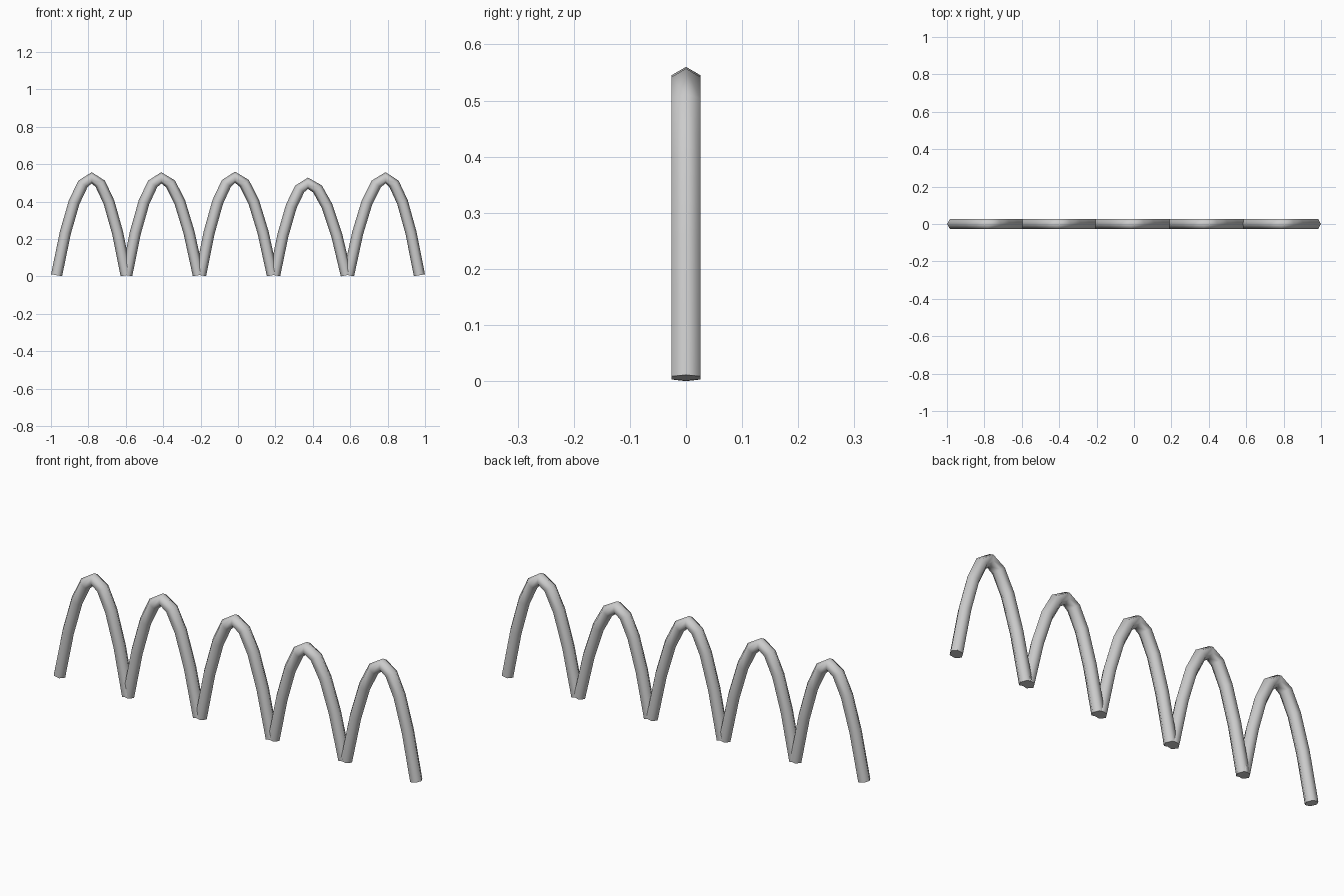
import bpy, bmesh, math
from mathutils import Vector

if "Cube" in bpy.data.objects:
    bpy.data.objects.remove(bpy.data.objects["Cube"])

R = 0.03          # hexagonal tube radius
FOOT_Z = 0.006    # centre height of the slanted foot
HALF_SEGS = 4     # segments on each half of an arch

# left foot x, apex x, right foot x, apex centre height
ARCHES = [
    (-0.970, -0.782, -0.598, 0.527),
    (-0.595, -0.410, -0.212, 0.527),
    (-0.200, -0.016, 0.184, 0.530),
    (0.196, 0.374, 0.579, 0.498),
    (0.591, 0.789, 0.970, 0.527),
]


def arch_path(left, apex, right, top):
    """Points and tangents along two half parabolas meeting at the apex."""
    path = []
    for i in range(-HALF_SEGS, HALF_SEGS + 1):
        t = i / HALF_SEGS
        w = apex - left if t < 0 else right - apex
        h = top - FOOT_Z
        point = Vector((apex + t * w, 0, top - h * t * t))
        path.append((point, Vector((w, 0, -2 * h * t)).normalized()))
    return path


def add_arch(name, spec):
    """Sweep a hexagon, corner outward, along the arch and cap the feet."""
    bm = bmesh.new()
    rings = []
    for point, tangent in arch_path(*spec):
        outward = Vector((-tangent.z, 0, tangent.x))
        rings.append([
            bm.verts.new(point + R * (math.cos(a) * outward + math.sin(a) * Vector((0, 1, 0))))
            for a in (k * math.pi / 3 for k in range(6))])
    for a, b in zip(rings, rings[1:]):
        for k in range(6):
            n = (k + 1) % 6
            bm.faces.new((a[k], a[n], b[n], b[k]))
    bm.faces.new(rings[0])
    bm.faces.new(rings[-1])
    bmesh.ops.recalc_face_normals(bm, faces=bm.faces)
    mesh = bpy.data.meshes.new(name)
    bm.to_mesh(mesh)
    bm.free()
    obj = bpy.data.objects.new(name, mesh)
    bpy.context.collection.objects.link(obj)
    # round tube shading, crisp foot caps
    bpy.ops.object.select_all(action='DESELECT')
    obj.select_set(True)
    bpy.context.view_layer.objects.active = obj
    bpy.ops.object.shade_smooth_by_angle(angle=math.radians(70))


# Row of five hoops
for number, spec in enumerate(ARCHES, 1):
    add_arch(f"arch_hoop_{number}", spec)
